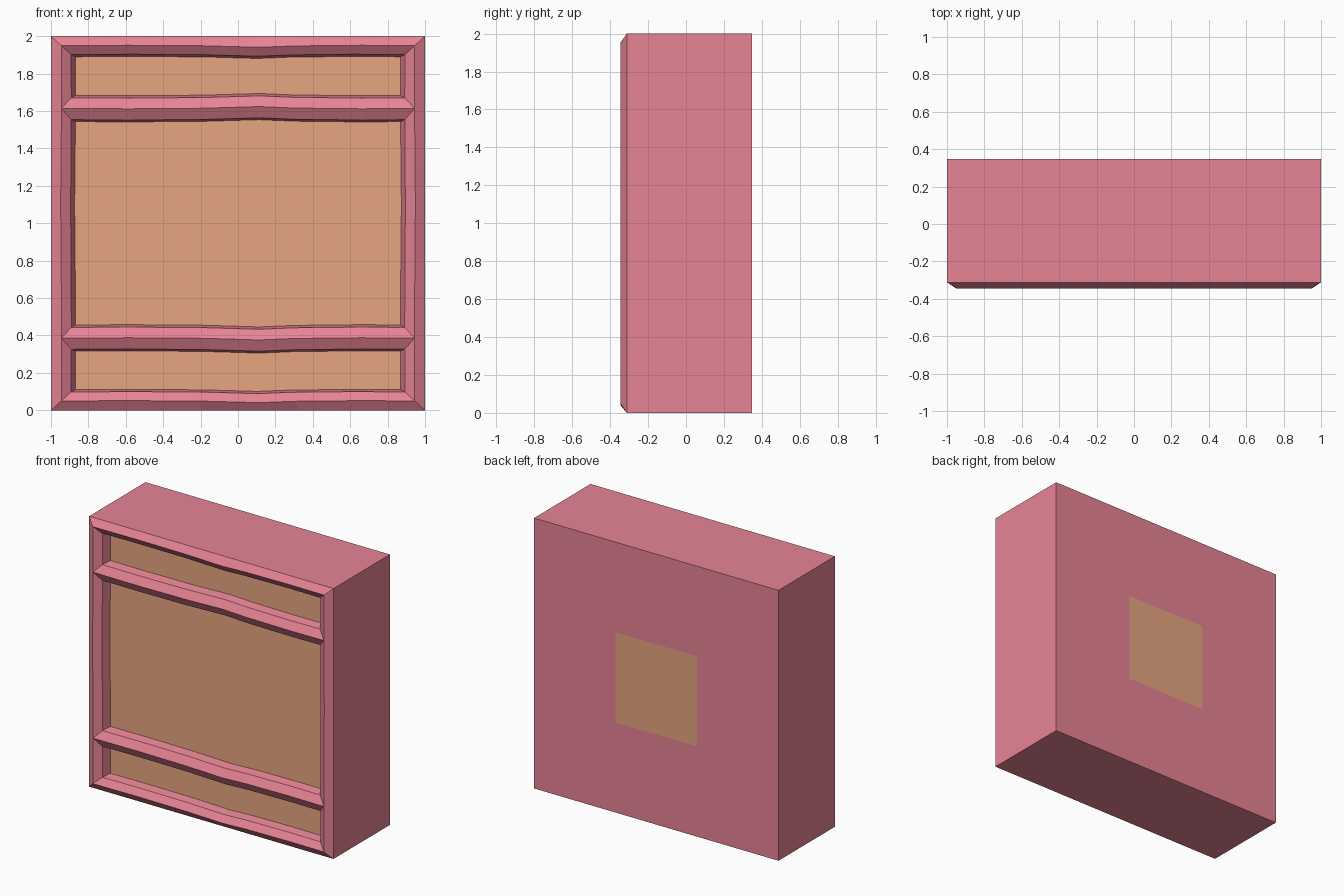
import bpy, bmesh

if "Cube" in bpy.data.objects:
    bpy.data.objects.remove(bpy.data.objects["Cube"])

def material(name, rgb):
    m = bpy.data.materials.new(name)
    m.diffuse_color = (*rgb, 1)
    m.use_nodes = True
    m.node_tree.nodes["Principled BSDF"].inputs["Base Color"].default_value = m.diffuse_color
    return m

PINK = material("pink_paint", (0.80, 0.23, 0.30))
TAN = material("tan_board", (0.80, 0.38, 0.22))
STATIONS = [-1, -0.62, -0.2, 0.12, 0.32, 0.7, 1]
WOBBLE = [0, -0.2, 0.1, 1, 0.2, -0.2, 0]
BACK, PANEL = 0.347, -0.25

def finish(bm, name, mats):
    bmesh.ops.recalc_face_normals(bm, faces=bm.faces)
    me = bpy.data.meshes.new(name)
    bm.to_mesh(me)
    bm.free()
    for m in mats:
        me.materials.append(m)
    ob = bpy.data.objects.new(name, me)
    bpy.context.collection.objects.link(ob)
    return ob

# Case: mitred rim profile (side inset, top inset, depth) round the square outline
bm = bmesh.new()
profile = [(0, 0, BACK), (0, 0, -0.312), (0.055, 0.05, -0.346),
           (0.108, 0.098, -0.312), (0.13, 0.11, PANEL)]
rings = []
for ix, iz, y in profile:
    hx, hz = 1 - ix, 1 - iz
    amp = 0.009 if ix else 0
    pts = []
    steps = list(zip(STATIONS, WOBBLE))
    pts += [(t * hx, -hz - w * amp) for t, w in steps[:-1]]
    pts += [(hx + w * amp * 0.4, t * hz) for t, w in steps[:-1]]
    pts += [(t * hx, hz - w * amp) for t, w in steps[:0:-1]]
    pts += [(-hx - w * amp * 0.4, t * hz) for t, w in steps[:0:-1]]
    rings.append([bm.verts.new((x, y, 1 + z)) for x, z in pts])
n = len(rings[0])
for r0, r1 in zip(rings, rings[1:]):
    for i in range(n):
        j = (i + 1) % n
        bm.faces.new((r0[i], r0[j], r1[j], r1[i]))
# Tan front panel
bm.faces.new(rings[-1]).material_index = 1
# Back: pink border round a flush tan square
s = 1 / 3
inner = [bm.verts.new((x, BACK, 1 + z)) for x, z in ((-s, -s), (s, -s), (s, s), (-s, s))]
step = n // 4
for i in range(4):
    edge = [rings[0][(i * step + k) % n] for k in range(step + 1)]
    bm.faces.new(edge + [inner[(i + 1) % 4], inner[i]])
bm.faces.new(inner).material_index = 1
finish(bm, "crate_case", (PINK, TAN))

# Rails: ridged bars across the front panel, bowed slightly away from centre
def rail(name, zc, bow):
    bm = bmesh.new()
    section = [(PANEL + 0.01, 0.072), (-0.312, 0.057), (-0.346, 0),
               (-0.312, -0.06), (PANEL + 0.01, -0.072)]
    rows = []
    for t, w in zip(STATIONS, WOBBLE):
        rows.append([bm.verts.new((t * 0.94, y, zc + z + w * bow)) for y, z in section])
    for a, b in zip(rows, rows[1:]):
        for k in range(5):
            m = (k + 1) % 5
            bm.faces.new((a[k], a[m], b[m], b[k]))
    bm.faces.new(rows[0])
    bm.faces.new(rows[-1])
    finish(bm, name, (PINK,))

rail("upper_rail", 1.614, 0.01)
rail("lower_rail", 0.386, -0.01)
